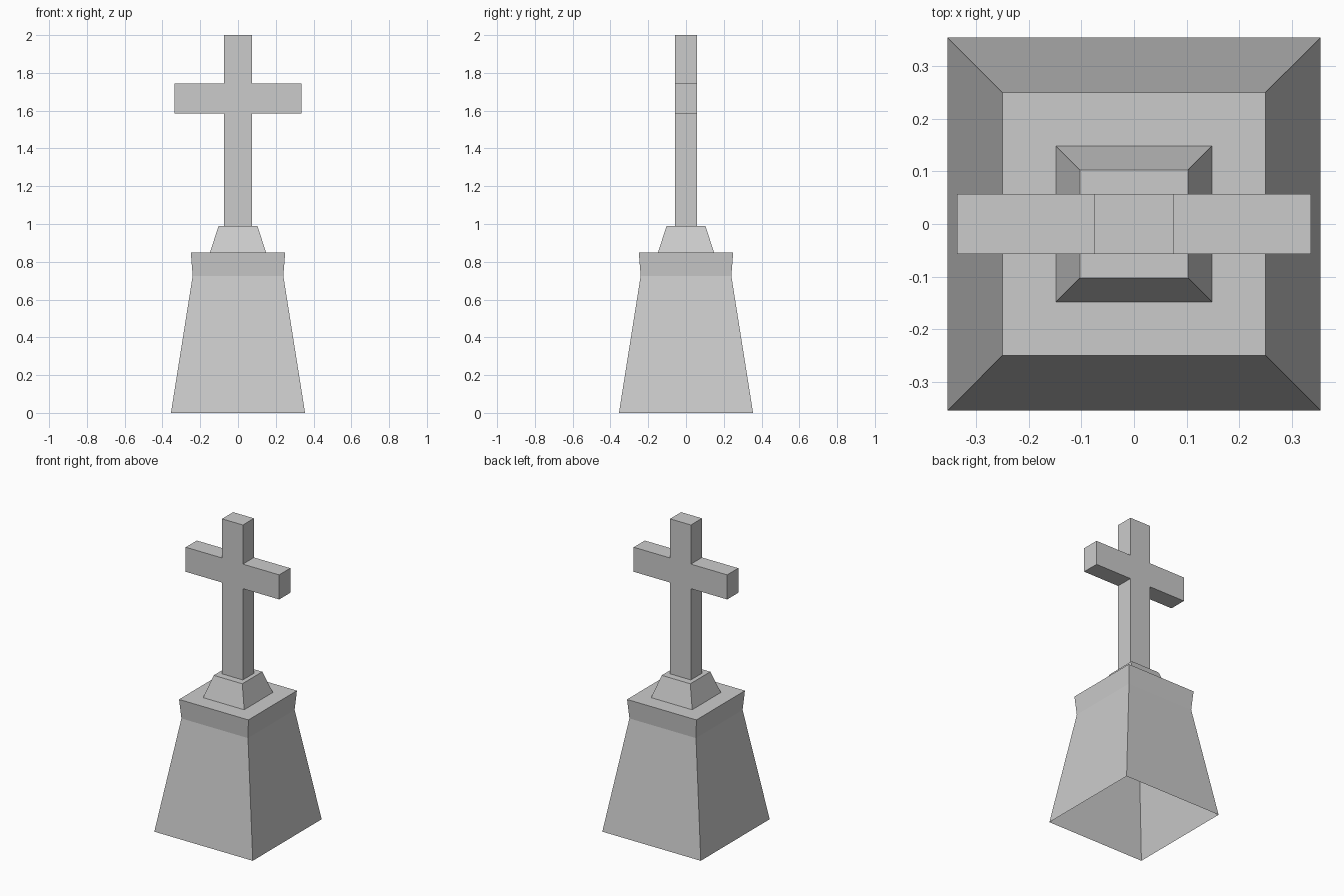
import bpy
import bmesh

cube = bpy.data.objects.get("Cube")
if cube:
    bpy.data.objects.remove(cube, do_unlink=True)

# Single stone colour
stone = bpy.data.materials.new("grey stone")
stone.use_nodes = True
colour = (0.6, 0.6, 0.6, 1)
stone.diffuse_color = colour
stone.node_tree.nodes["Principled BSDF"].inputs["Base Color"].default_value = colour


def finish(name, bm):
    bmesh.ops.recalc_face_normals(bm, faces=bm.faces)
    mesh = bpy.data.meshes.new(name)
    bm.to_mesh(mesh)
    bm.free()
    mesh.materials.append(stone)
    obj = bpy.data.objects.new(name, mesh)
    bpy.context.collection.objects.link(obj)
    return obj


def square_stack(name, levels):
    """Square rings (half width, height) joined by walls, closed on top, open below."""
    bm = bmesh.new()
    rings = []
    for half, z in levels:
        corners = ((-half, -half), (half, -half), (half, half), (-half, half))
        rings.append([bm.verts.new((x, y, z)) for x, y in corners])
    for low, high in zip(rings, rings[1:]):
        for i in range(4):
            j = (i + 1) % 4
            bm.faces.new((low[i], low[j], high[j], high[i]))
    bm.faces.new(rings[-1])
    return finish(name, bm)


# Tapered plinth with a flared cap band, hollow underneath
square_stack("plinth", [(0.355, 0), (0.24, 0.725), (0.25, 0.85)])

# Small tapered socket that holds the cross
square_stack("cross_socket", [(0.148, 0.85), (0.103, 0.99)])

# Cross: half outline mirrored in x, then extruded through its depth
depth = 0.057
half_outline = [(0.075, 0.99), (0.075, 1.585), (0.337, 1.585),
                (0.337, 1.745), (0.075, 1.745), (0.075, 2.0)]
outline = half_outline + [(-x, z) for x, z in reversed(half_outline)]
bm = bmesh.new()
front = bm.faces.new([bm.verts.new((x, -depth, z)) for x, z in outline])
extruded = bmesh.ops.extrude_face_region(bm, geom=[front], use_keep_orig=True)
back = [v for v in extruded["geom"] if isinstance(v, bmesh.types.BMVert)]
bmesh.ops.translate(bm, verts=back, vec=(0, 2 * depth, 0))
finish("cross", bm)
